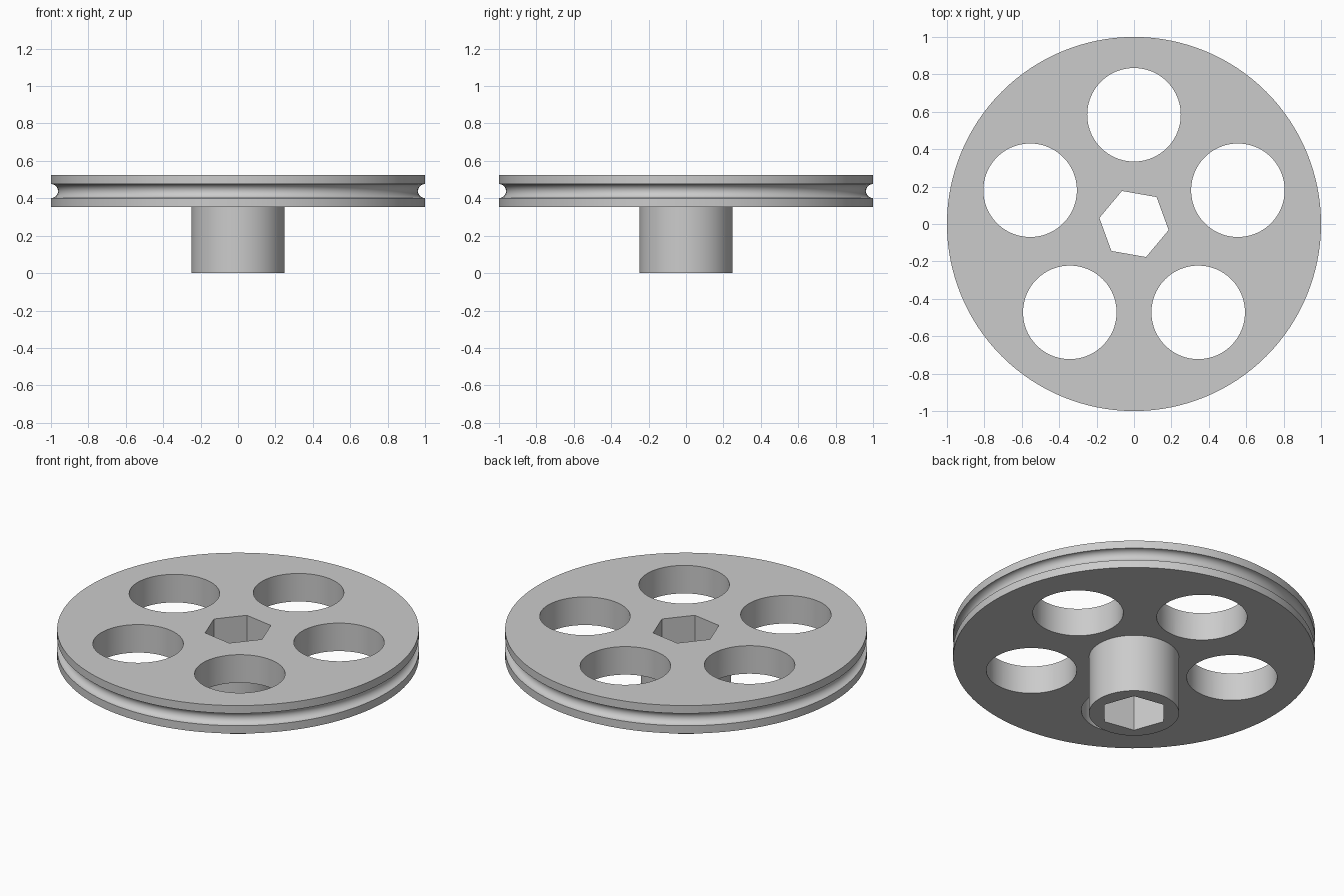
import bpy, bmesh, math

if "Cube" in bpy.data.objects:
    bpy.data.objects.remove(bpy.data.objects["Cube"], do_unlink=True)

SEGMENTS = 128
BOTTOM, TOP = 0.353, 0.524
HUB_RADIUS, RIM_RADIUS, GROOVE = 0.249, 1.0, 0.0375
MIDDLE = (BOTTOM + TOP) / 2

grey = bpy.data.materials.new("plain grey")
grey.use_nodes = True
colour = (0.6, 0.6, 0.6, 1)
grey.diffuse_color = colour
grey.node_tree.nodes["Principled BSDF"].inputs["Base Color"].default_value = colour


def make_object(name, bm):
    bmesh.ops.recalc_face_normals(bm, faces=bm.faces)
    mesh = bpy.data.meshes.new(name)
    bm.to_mesh(mesh)
    bm.free()
    obj = bpy.data.objects.new(name, mesh)
    bpy.context.collection.objects.link(obj)
    mesh.materials.append(grey)
    return obj


def add_prism(bm, profile, sides, x=0, y=0, turn=0):
    """Stack rings along a (radius, height) profile and cap both ends."""
    rings = []
    for r, z in profile:
        angles = [turn + math.tau * i / sides for i in range(sides)]
        rings.append([bm.verts.new((x + r * math.cos(a), y + r * math.sin(a), z))
                      for a in angles])
    for low, high in zip(rings, rings[1:]):
        for i in range(sides):
            j = (i + 1) % sides
            bm.faces.new((low[i], low[j], high[j], high[i]))
    bm.faces.new(rings[0][::-1])
    bm.faces.new(rings[-1])


# Grooved disc with its hub, as one turned profile
steps = 14
groove = []
for i in range(steps + 1):
    a = -math.pi / 2 + math.pi * i / steps
    groove.append((RIM_RADIUS - GROOVE * math.cos(a), MIDDLE + GROOVE * math.sin(a)))
profile = [(HUB_RADIUS, 0), (HUB_RADIUS, BOTTOM), (RIM_RADIUS, BOTTOM),
           *groove, (RIM_RADIUS, TOP)]
bm = bmesh.new()
add_prism(bm, profile, SEGMENTS)
pulley = make_object("pulley_wheel", bm)

# Cutter: hexagonal shaft bore and five round lightening holes
bm = bmesh.new()
add_prism(bm, [(0.188, -0.2), (0.188, 0.8)], 6, turn=math.radians(-10))
for k in range(5):
    a = math.pi / 2 + math.tau * k / 5
    add_prism(bm, [(0.25, 0.2), (0.25, 0.8)], 96,
              0.584 * math.cos(a), 0.584 * math.sin(a))
cutter = make_object("hole_cutter", bm)
cutter.hide_render = True

# Cut the holes, then drop the cutter
cut = pulley.modifiers.new("holes", "BOOLEAN")
cut.operation = "DIFFERENCE"
cut.solver = "EXACT"
cut.object = cutter
bpy.ops.object.select_all(action="DESELECT")
pulley.select_set(True)
bpy.context.view_layer.objects.active = pulley
bpy.ops.object.modifier_apply(modifier=cut.name)
bpy.data.objects.remove(cutter, do_unlink=True)

# Smooth round walls, keep the rims and bore crisp
bpy.ops.object.shade_smooth_by_angle(angle=math.radians(30))
